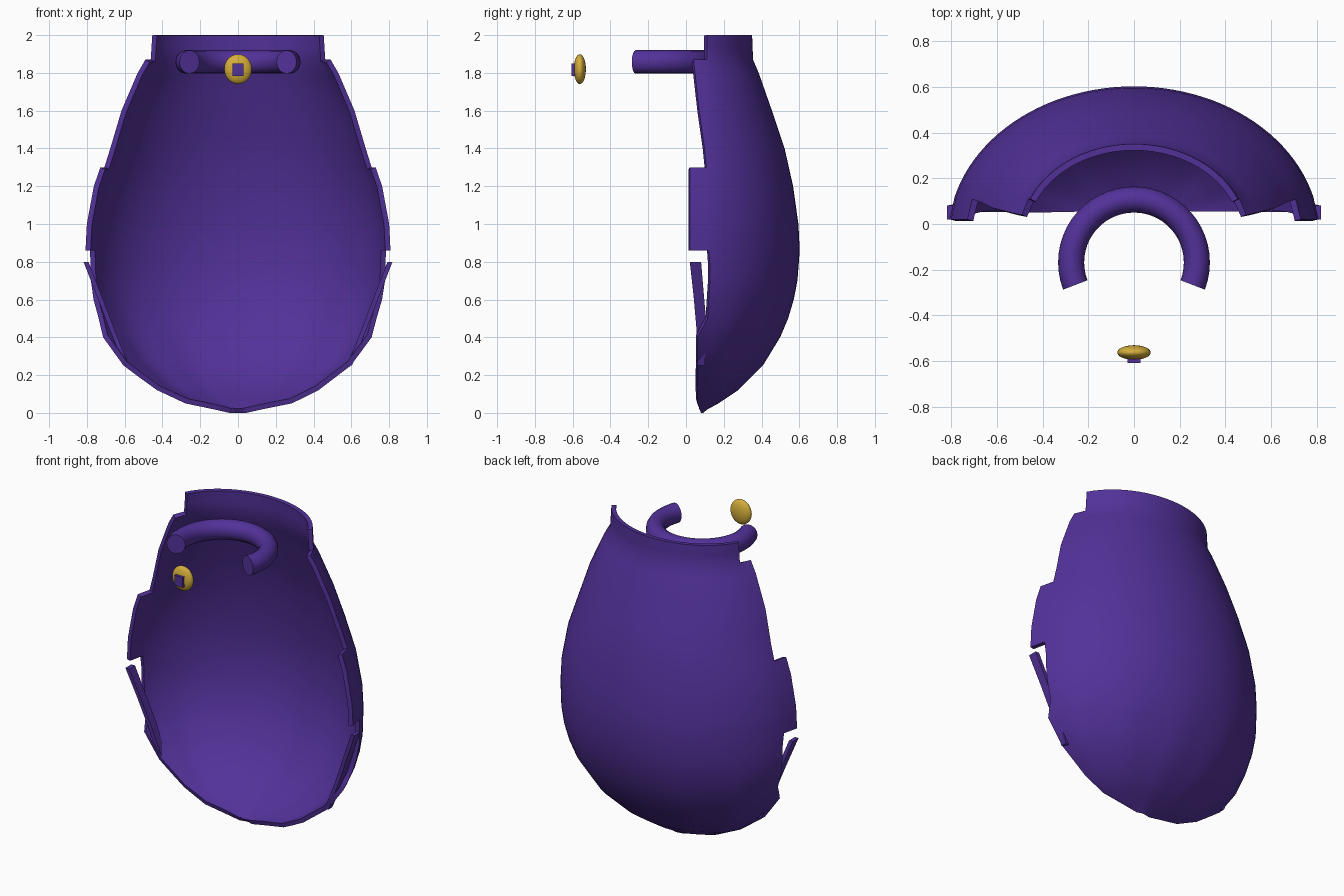
import bpy, bmesh, math
from mathutils import Matrix

if "Cube" in bpy.data.objects:
    bpy.data.objects.remove(bpy.data.objects["Cube"])

def material(name, rgb):
    m = bpy.data.materials.new(name)
    m.diffuse_color = (*rgb, 1)
    m.use_nodes = True
    m.node_tree.nodes["Principled BSDF"].inputs["Base Color"].default_value = m.diffuse_color
    return m

PURPLE = material("purple", (0.085, 0.031, 0.32))
GOLD = material("gold", (0.66, 0.42, 0.045))

def finish(name, bm, mat, angle=40):
    me = bpy.data.meshes.new(name)
    bm.to_mesh(me)
    bm.free()
    ob = bpy.data.objects.new(name, me)
    bpy.context.collection.objects.link(ob)
    me.materials.append(mat)
    bpy.ops.object.select_all(action='DESELECT')
    bpy.context.view_layer.objects.active = ob
    ob.select_set(True)
    bpy.ops.object.shade_smooth_by_angle(angle=math.radians(angle))
    return ob

def lerp(table, z, col=1):
    for a, b in zip(table, table[1:]):
        if a[0] >= z >= b[0]:
            return a[col] + (b[col] - a[col]) * (a[0] - z) / (a[0] - b[0])
    return table[-1][col] if z < table[-1][0] else table[0][col]

# Cape cross-sections: height, ellipse half width, back depth
BODY = [(2, .495, .35), (1.87, .503, .355), (1.8, .545, .385), (1.6, .635, .455),
        (1.4, .70, .522), (1.2, .768, .567), (1, .805, .595), (.86, .812, .602),
        (.7, .81, .59), (.6, .795, .57), (.5, .767, .54), (.4, .725, .497),
        (.25, .62, .405), (.12, .457, .275), (.05, .323, .17), (.02, .2, .115), (0, .12, .09)]
EDGE = [(2, .11), (1.3, .11), (.86, .12), (.75, .13), (.5, .115), (.4, .062), (.05, .06), (0, .08)]
CENTRE = -.05

def angle_at(z, y):
    return math.acos(min(1, (y - CENTRE) / (lerp(BODY, z, 2) - CENTRE)))

def point(z, t):
    # Soft folds fade in toward the hem
    fold = 1 + .014 * max(0, 1 - z / .7) * math.sin(13 * t + .6)
    return (lerp(BODY, z) * math.sin(t) * fold,
            CENTRE + (lerp(BODY, z, 2) - CENTRE) * math.cos(t) * (1 + (fold - 1) * .6), z)

def patch(bm, heights, start, end, cols):
    rows = []
    for z in heights:
        a, b = start(z), end(z)
        rows.append([bm.verts.new(point(z, a + (b - a) * i / cols)) for i in range(cols + 1)])
    for a, b in zip(rows, rows[1:]):
        for i in range(cols):
            bm.faces.new((a[i], a[i + 1], b[i + 1], b[i]))

# Cape body with side flaps
core = lambda z: angle_at(z, lerp(EDGE, z))
HEIGHTS = [2, 1.935, 1.87, 1.8, 1.7, 1.6, 1.5, 1.4, 1.3, 1.2, 1.1, 1, .93, .86, .78, .7, .6,
           .5, .45, .4, .32, .25, .18, .12, .085, .05, .02, 0]
FLAPS = [[(1.87, .04), (1.6, .07), (1.4, .098), (1.31, .108)], [(1.3, .02), (.86, .02)]]
bm = bmesh.new()
patch(bm, HEIGHTS, lambda z: -core(z), core, 48)
for edge in FLAPS:
    hs = [z for z in HEIGHTS if edge[-1][0] - .02 <= z <= edge[0][0]]
    outer = lambda z: angle_at(z, lerp(edge, z))
    patch(bm, hs, core, outer, 1)
    patch(bm, hs, lambda z: -outer(z), lambda z: -core(z), 1)
bmesh.ops.remove_doubles(bm, verts=bm.verts, dist=.0008)
cape = finish("cape", bm, PURPLE)
mod = cape.modifiers.new("thickness", 'SOLIDIFY')
mod.thickness = .028
mod.offset = -1
bpy.ops.object.modifier_apply(modifier="thickness")
bpy.ops.object.shade_smooth_by_angle(angle=math.radians(40))

# Loose straps beside the slits: height, x, front y, back y
STRAP = [(.8, .805, .02, .08), (.62, .735, .04, .095), (.45, .67, .055, .11), (.25, .59, .06, .10)]
for side, name in ((1, "right_strap"), (-1, "left_strap")):
    bm = bmesh.new()
    rings = [[bm.verts.new((side * (x + dx), y, z)) for dx, y in
              ((-.013, y0), (.013, y0), (.013, y1), (-.013, y1))] for z, x, y0, y1 in STRAP]
    for a, b in zip(rings, rings[1:]):
        for i in range(4):
            j = (i + 1) % 4
            bm.faces.new((a[i], a[j], b[j], b[i]))
    bm.faces.new(rings[0])
    bm.faces.new(rings[-1])
    bmesh.ops.recalc_face_normals(bm, faces=bm.faces)
    finish(name, bm, PURPLE)

# Open neck ring
bm = bmesh.new()
rings = []
for k in range(33):
    a = math.radians(-21 + 222 * k / 32)
    ring = []
    for i in range(16):
        b = 2 * math.pi * i / 16
        r = .275 + .057 * math.cos(b)
        ring.append(bm.verts.new((r * math.cos(a), -.168 + r * math.sin(a), 1.858 + .062 * math.sin(b))))
    rings.append(ring)
for a, b in zip(rings, rings[1:]):
    for i in range(16):
        j = (i + 1) % 16
        bm.faces.new((a[i], a[j], b[j], b[i]))
bm.faces.new(rings[0])
bm.faces.new(rings[-1])
bmesh.ops.recalc_face_normals(bm, faces=bm.faces)
finish("neck_ring", bm, PURPLE)

# Clasp disc and its small square stud
bm = bmesh.new()
bmesh.ops.create_uvsphere(bm, u_segments=24, v_segments=16, radius=1,
                          matrix=Matrix.Translation((0, -.562, 1.82)) @ Matrix.Diagonal((.073, .032, .079, 1)))
finish("clasp", bm, GOLD)
bm = bmesh.new()
bmesh.ops.create_cube(bm, size=1,
                      matrix=Matrix.Translation((0, -.594, 1.816)) @ Matrix.Diagonal((.058, .026, .066, 1)))
finish("clasp_stud", bm, PURPLE)
